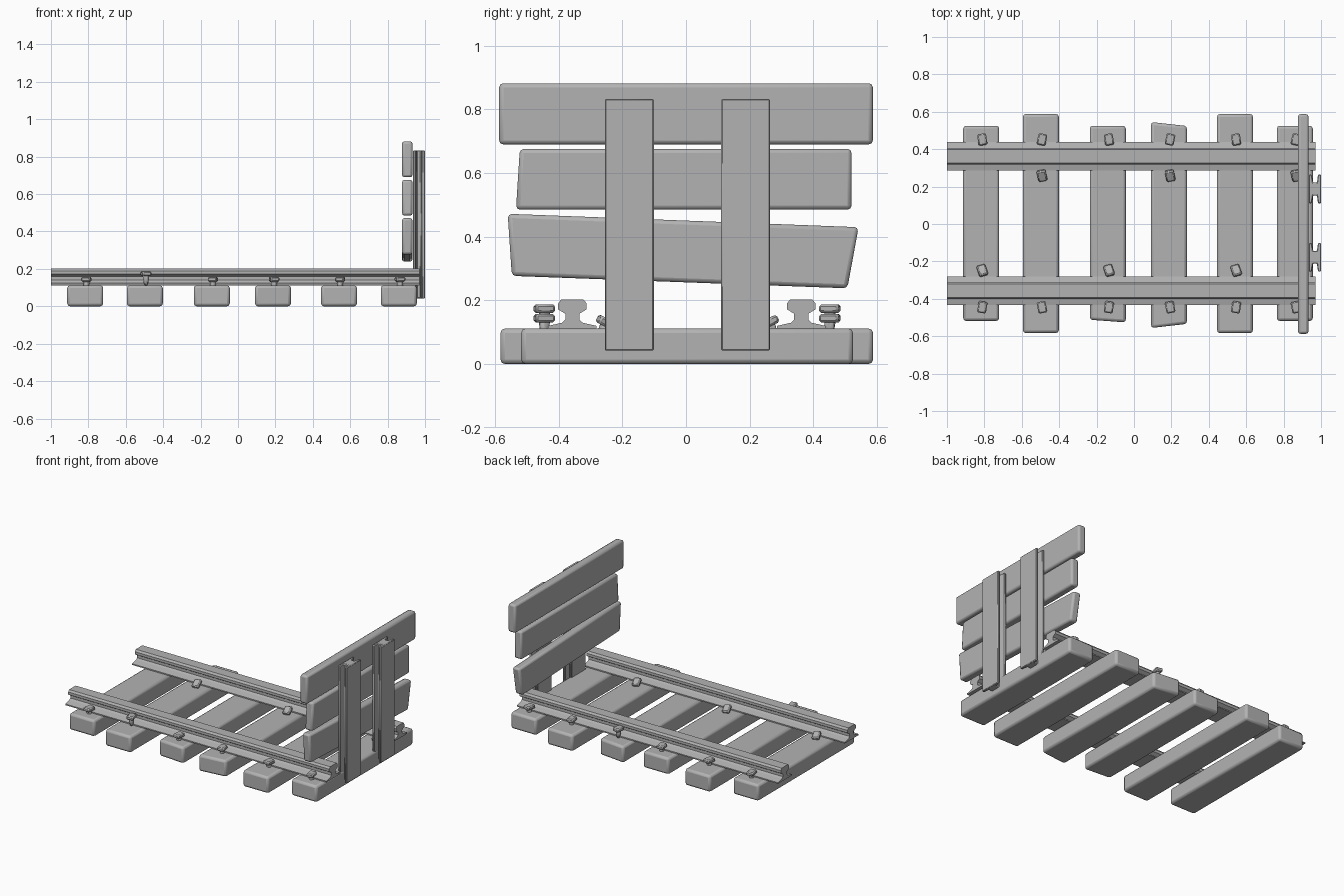
import bpy, bmesh, math
from mathutils import Matrix, Vector

cube = bpy.data.objects.get("Cube")
if cube:
    bpy.data.objects.remove(cube, do_unlink=True)

GREY = (0.45, 0.45, 0.45, 1)
mat = bpy.data.materials.new("plain grey")
mat.use_nodes = True
mat.diffuse_color = GREY
mat.node_tree.nodes["Principled BSDF"].inputs["Base Color"].default_value = GREY


def finish(name, bm, bevel=0.0, segments=1):
    bmesh.ops.recalc_face_normals(bm, faces=bm.faces)
    mesh = bpy.data.meshes.new(name)
    bm.to_mesh(mesh)
    bm.free()
    mesh.materials.append(mat)
    ob = bpy.data.objects.new(name, mesh)
    bpy.context.collection.objects.link(ob)
    if bevel:
        mod = ob.modifiers.new("Bevel", "BEVEL")
        mod.width, mod.segments = bevel, segments
        mod.limit_method = "ANGLE"
    return ob


def prism(name, outline, lo, hi, axis, bevel=0.0, segments=1):
    """Extrude an outline along x (outline in y, z) or z (outline in x, y)."""
    place = (lambda a, b, t: (t, a, b)) if axis == "x" else (lambda a, b, t: (a, b, t))
    bm = bmesh.new()
    face = bm.faces.new([bm.verts.new(place(a, b, lo)) for a, b in outline])
    ext = bmesh.ops.extrude_face_region(bm, geom=[face])
    top = [v for v in ext["geom"] if isinstance(v, bmesh.types.BMVert)]
    bmesh.ops.translate(bm, verts=top, vec=Vector(place(0, 0, hi - lo)))
    return finish(name, bm, bevel, segments)


def mirrored(half):
    """Complete a symmetric (width, height) profile."""
    return half + [(-a, b) for a, b in reversed(half)]


# Sleepers: centre x, then front and back ends at the left and right edges
HALF = 0.096
sleepers = [(-0.817, -0.518, -0.518, 0.525, 0.525),
            (-0.498, -0.583, -0.583, 0.588, 0.588),
            (-0.14, -0.512, -0.526, 0.525, 0.525),
            (0.187, -0.556, -0.534, 0.545, 0.524),
            (0.54, -0.583, -0.583, 0.588, 0.588),
            (0.86, -0.518, -0.518, 0.525, 0.525)]
for i, (x, f0, f1, b0, b1) in enumerate(sleepers):
    prism(f"sleeper_{i + 1}", [(x - HALF, f0), (x + HALF, f1), (x + HALF, b1), (x - HALF, b0)],
          0, 0.112, "z", 0.015, 2)

# Rails
rail = mirrored([(0.076, 0.112), (0.076, 0.12), (0.032, 0.13), (0.022, 0.14), (0.022, 0.158),
                 (0.045, 0.172), (0.045, 0.19), (0.035, 0.203)])
for side, y in (("front", -0.357), ("back", 0.362)):
    prism(side + "_rail", [(y + a, b) for a, b in rail], -1, 0.97, "x")

# Posts of the buffer wall, cut from beams with two flanges
beam = mirrored([(0.077, 0.935), (0.077, 0.95), (0.034, 0.957), (0.034, 0.978),
                 (0.077, 0.984), (0.077, 1.0)])
for side, y in (("front", -0.178), ("back", 0.187)):
    prism(side + "_post", [(b, y + a) for a, b in beam], 0.042, 0.833, "z", 0.004)

# Wall planks, the lower two crooked
planks = {"top_plank": [(-0.587, 0.69), (0.587, 0.69), (0.587, 0.882), (-0.587, 0.882)],
          "middle_plank": [(-0.534, 0.485), (0.52, 0.485), (0.52, 0.676), (-0.522, 0.676)],
          "bottom_plank": [(-0.547, 0.277), (0.507, 0.238), (0.542, 0.43), (-0.56, 0.472)]}
for name, outline in planks.items():
    prism(name, outline, 0.877, 0.933, "x", 0.013, 2)


# Spikes: tapered shank under a chunky bevelled head
def spike(name, x, y, lift=0.0, lean=0.0, turn=0.0):
    bm = bmesh.new()
    bmesh.ops.create_cone(bm, cap_ends=True, segments=6, radius1=0.012, radius2=0.022, depth=0.06,
                          matrix=Matrix.Translation((0, 0, -0.01)))
    bmesh.ops.create_cube(bm, size=1, matrix=Matrix.Translation((0, 0, 0.022))
                          @ Matrix.Diagonal((0.048, 0.062, 0.026, 1)))
    bm.transform(Matrix.Translation((x, y, 0.122 + lift)) @ Matrix.Rotation(lean, 4, "X")
                 @ Matrix.Rotation(turn, 4, "Z"))
    finish(name, bm, 0.008)


for i, s in enumerate(sleepers):
    x = s[0] + 0.006
    turn = 0.2 if i % 2 else -0.15
    spike(f"front_outer_spike_{i + 1}", x, -0.445, 0.03 if i == 1 else 0, 0, turn)
    spike(f"back_outer_spike_{i + 1}", x, 0.452, 0.03 if i == 3 else 0, 0, -turn)
    if i % 2:
        spike(f"back_inner_spike_{i + 1}", x, 0.268, -0.012, 0.45, turn)
    else:
        spike(f"front_inner_spike_{i + 1}", x, -0.258, -0.012, -0.45, 0.3)

# Smooth shading with sharp edges kept
bpy.ops.object.select_all(action="DESELECT")
for ob in bpy.context.collection.objects:
    if ob.type == "MESH" and mat.name in ob.data.materials:
        ob.select_set(True)
        bpy.context.view_layer.objects.active = ob
bpy.ops.object.shade_smooth_by_angle(angle=math.radians(30))
